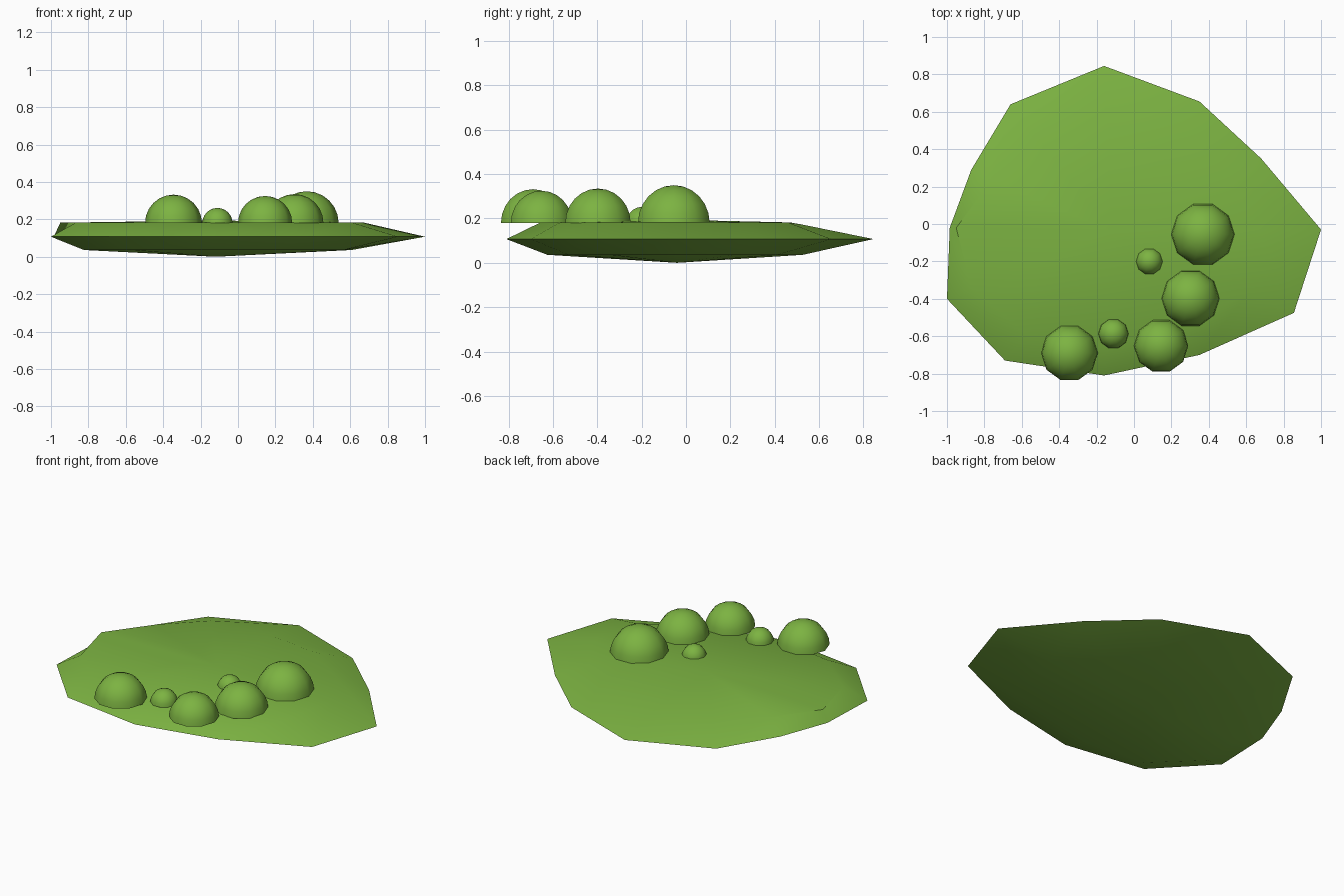
import bpy, math

if "Cube" in bpy.data.objects:
    bpy.data.objects.remove(bpy.data.objects["Cube"])

green = bpy.data.materials.new("leaf green")
green.diffuse_color = (0.202, 0.451, 0.054, 1)
green.use_nodes = True
green.node_tree.nodes["Principled BSDF"].inputs["Base Color"].default_value = green.diffuse_color


def make(name, verts, faces, angle):
    me = bpy.data.meshes.new(name)
    me.from_pydata(verts, [], faces)
    me.materials.append(green)
    ob = bpy.data.objects.new(name, me)
    bpy.context.collection.objects.link(ob)
    bpy.ops.object.select_all(action='DESELECT')
    ob.select_set(True)
    bpy.context.view_layer.objects.active = ob
    bpy.ops.object.shade_smooth_by_angle(angle=math.radians(angle))
    return ob


def skin(rings, bottom, top):
    """Join stacked rings, closed by a point below and above."""
    n = len(rings[0])
    verts = [p for r in rings for p in r] + [bottom, top]
    b, t, last = len(verts) - 2, len(verts) - 1, (len(rings) - 1) * n
    faces = []
    for i in range(n):
        j = (i + 1) % n
        faces.append((b, j, i))
        faces.append((t, last + i, last + j))
        for k in range(len(rings) - 1):
            faces.append((k*n + i, k*n + j, (k+1)*n + j, (k+1)*n + i))
    return verts, faces


# Flat irregular pad: sharp rim with an inset ring above and below
rim = [(1, -.03), (.68, .35), (.35, .655), (-.16, .845), (-.66, .64), (-.87, .29),
       (-.985, -.02), (-1, -.4), (-.69, -.73), (-.16, -.81), (.35, -.70), (.855, -.475)]
upper = [.71, .78, .72, .64, .75, .85, .96, .85, .8, .8, .8, .75]
lower = [.65, .67, .65, .64, .7, .75, .8, .8, .78, .76, .74, .7]
cx, cy = -.12, -.04


def inset(factors, z):
    return [(cx + (x - cx) * f, cy + (y - cy) * f, z) for (x, y), f in zip(rim, factors)]


up = inset(upper, .182)
up[3] = (up[3][0], up[3][1], .172)
v, f = skin([inset(lower, .036), [(x, y, .107) for x, y in rim], up],
            (cx, cy, 0), (cx, cy, .194))
make("pad", v, f, 40)

# Domed bumps on the pad: ten-sided half spheres
bumps = [(-.345, -.69, .152), (-.11, -.587, .081), (.145, -.652, .145),
         (.302, -.397, .155), (.368, -.055, .17), (.082, -.2, .072)]
for k, (x, y, r) in enumerate(bumps):
    rings = []
    for a in (0, 15, 30, 45, 60, 75):
        rr, z = r * math.cos(math.radians(a)), .18 + r * math.sin(math.radians(a))
        rings.append([(x + rr * math.cos(math.tau * (i) / 10 ),
                       y + rr * math.sin(math.tau * (i) / 10), z) for i in range(10)])
    v, f = skin(rings, (x, y, .18), (x, y, .18 + r))
    make("bump_%d" % (k + 1), v, f, 45)
